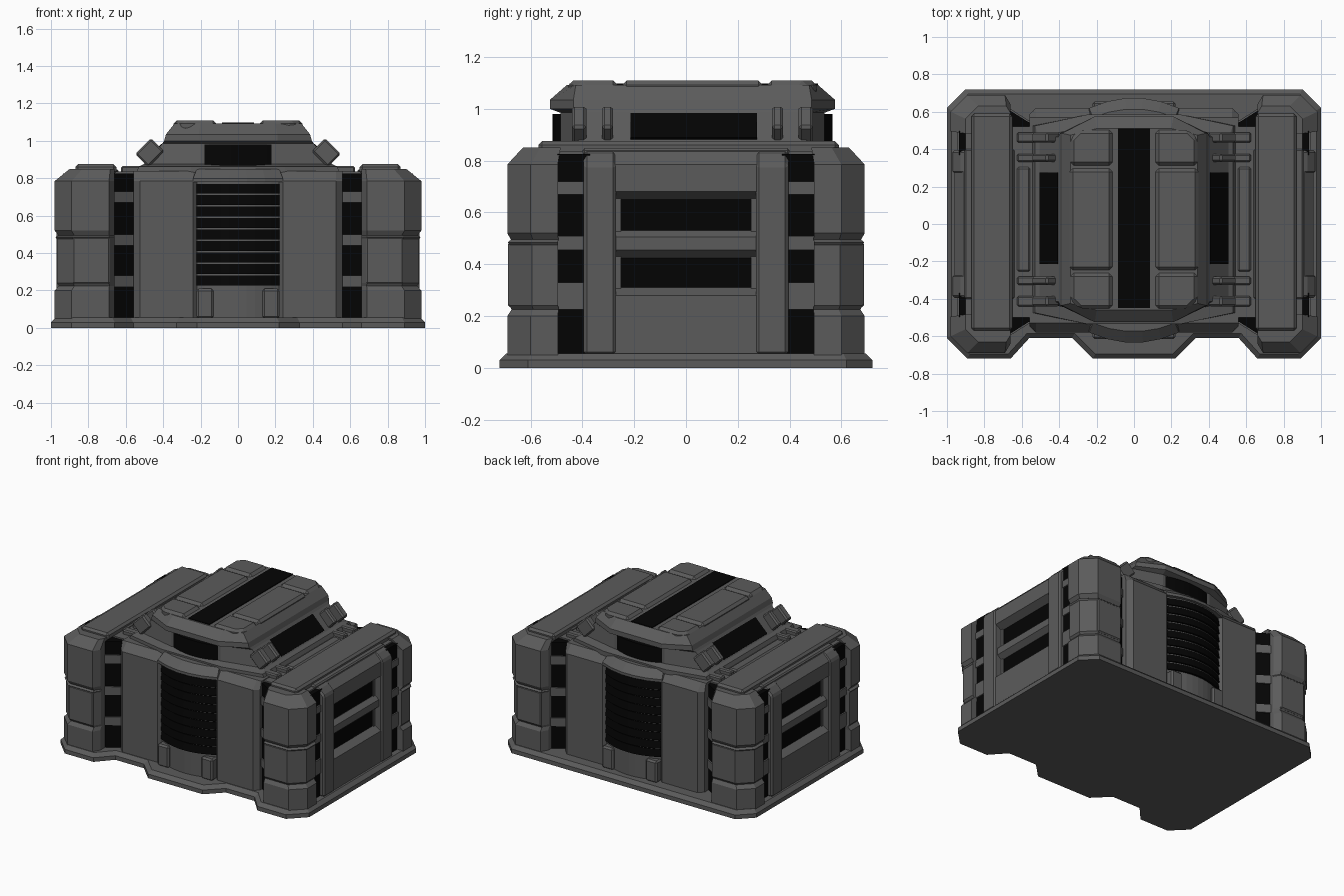
import bpy, bmesh, math

if "Cube" in bpy.data.objects:
    bpy.data.objects.remove(bpy.data.objects["Cube"])

def material(name, c):
    m = bpy.data.materials.new(name)
    m.diffuse_color = (c, c, c, 1)
    m.use_nodes = True
    m.node_tree.nodes["Principled BSDF"].inputs["Base Color"].default_value = m.diffuse_color
    return m

GREY = material("dark grey armour", 0.105)
BLACK = material("black recess", 0.0012)
CY = 0.02  # the central block sits slightly towards the back

def loft(name, rings, mat, mx=False, my=False, cy=0.0, bevel=0.0):
    """Closed solid through rings of 3D points, copied across x and y."""
    bm = bmesh.new()
    for sx in ((1, -1) if mx else (1,)):
        for sy in ((1, -1) if my else (1,)):
            vs = [[bm.verts.new((sx * x, cy + sy * y, z)) for x, y, z in r] for r in rings]
            n = len(vs[0])
            for a, b in zip(vs, vs[1:]):
                for i in range(n):
                    j = (i + 1) % n
                    bm.faces.new((a[i], a[j], b[j], b[i]))
            bm.faces.new(vs[0][::-1])
            bm.faces.new(vs[-1])
    bmesh.ops.recalc_face_normals(bm, faces=bm.faces)
    me = bpy.data.meshes.new(name)
    bm.to_mesh(me)
    bm.free()
    me.materials.append(mat)
    ob = bpy.data.objects.new(name, me)
    bpy.context.collection.objects.link(ob)
    if bevel:
        b = ob.modifiers.new("edge chamfer", 'BEVEL')
        b.width, b.segments, b.limit_method = bevel, 1, 'ANGLE'
    return ob

def at(pts, z):
    return [(x, y, z) for x, y in pts]

def prism(name, pts, z0, z1, mat, **k):
    return loft(name, [at(pts, z0), at(pts, z1)], mat, **k)

def box(name, x, y, z, mat, **k):
    p = [(x[0], y[0]), (x[1], y[0]), (x[1], y[1]), (x[0], y[1])]
    return prism(name, p, z[0], z[1], mat, **k)

def along_y(name, prof, y0, y1, mat, **k):
    return loft(name, [[(x, y, z) for x, z in prof] for y in (y0, y1)], mat, **k)

def slab(name, cx, cz, length, thick, y0, y1, mat, **k):
    """Box lying on the 45 degree shoulder of the upper block."""
    c = math.sqrt(0.5)
    prof = [(cx + c * (u + v), cz + c * (v - u)) for u, v in
            ((-length / 2, -thick / 2), (length / 2, -thick / 2),
             (length / 2, thick / 2), (-length / 2, thick / 2))]
    return along_y(name, prof, y0, y1, mat, **k)

def bow(w, edge, mid, back=0.45, n=10):
    """Plan with a bowed outer face."""
    arc = [(w * (2 * i / n - 1), edge + (mid - edge) * (1 - (2 * i / n - 1) ** 2))
           for i in range(n + 1)]
    return arc + [(w, back), (-w, back)]

# Base plate: straight at the back, notched at the front
def base_plan(d):
    right = [(0.22 - d / 2, -0.72 + d), (0.33 - d / 2, -0.61 + d), (0.56 + d / 2, -0.61 + d),
             (0.66 + d / 2, -0.72 + d), (0.89 - d / 2, -0.72 + d), (1 - d, -0.61 + d / 2),
             (1 - d, 0.62 - d / 2), (0.9 - d / 2, 0.72 - d)]
    return right + [(-x, y) for x, y in right[::-1]]
loft("base_plate", [at(base_plan(0), 0), at(base_plan(0), 0.03), at(base_plan(0.025), 0.055)], GREY)

# Dark core seen behind the side windows, and the deck on top of it
box("dark_core", (-0.9, 0.9), (-0.49, 0.51), (0.05, 0.81), BLACK)
box("deck", (-0.9, 0.9), (-0.5, 0.52), (0.80, 0.835), GREY)

# Corner towers in three stacked blocks with sloped tops
corner = [(0.66, 0.45), (0.66, 0.64), (0.69, 0.69), (0.89, 0.69), (0.98, 0.6),
          (0.98, 0.495), (0.9, 0.495), (0.9, 0.45)]
steps = [(0.05, 1), (0.20, 1), (0.225, 0.93), (0.24, 0.965), (0.475, 0.965), (0.485, 0.99),
         (0.495, 0.94), (0.52, 1), (0.785, 1), (0.85, 0.75)]
loft("corner_tower", [[(0.66 + (x - 0.66) * f, 0.45 + (y - 0.45) * f, z) for x, y in corner]
                      for z, f in steps], GREY, mx=True, my=True)
box("tower_front_plate", (0.685, 0.885), (0.66, 0.688), (0.235, 0.485), GREY,
    mx=True, my=True, bevel=0.008)

# Dark vertical strips beside the towers, crossed by bars
def front_strip(d):
    return [(0.54, 0.45), (0.54, 0.525 + d), (0.565, 0.535 + d), (0.668, 0.60 + d), (0.668, 0.45)]
prism("front_recess", front_strip(0), 0.05, 0.825, BLACK, mx=True, my=True, cy=0.01)
for z in ((0.22, 0.28), (0.44, 0.50), (0.67, 0.73)):
    prism("front_recess_bar", front_strip(0.01), z[0], z[1], GREY, mx=True, my=True, cy=0.01)
box("side_recess", (0.86, 0.935), (0.37, 0.497), (0.05, 0.825), BLACK, mx=True, my=True)
for z in ((0.225, 0.33), (0.455, 0.51), (0.67, 0.72)):
    box("side_recess_bar", (0.88, 0.945), (0.37, 0.497), z, GREY, mx=True, my=True)

# Side panels: pillars, sill, middle bar and header round two dark windows
along_y("side_pillar", [(0.89, 0.05), (0.97, 0.05), (0.97, 0.785), (0.92, 0.835), (0.89, 0.835)],
        0.27, 0.395, GREY, mx=True, my=True, bevel=0.012)
for name, prof in (
        ("side_sill", [(0.88, 0.05), (0.96, 0.05), (0.96, 0.28), (0.91, 0.31), (0.88, 0.31)]),
        ("side_middle_bar", [(0.88, 0.425), (0.91, 0.425), (0.945, 0.455), (0.945, 0.505),
                             (0.91, 0.53), (0.88, 0.53)]),
        ("side_header", [(0.88, 0.65), (0.91, 0.65), (0.96, 0.68), (0.96, 0.785),
                         (0.91, 0.835), (0.88, 0.835)])):
    along_y(name, prof, -0.28, 0.28, GREY, mx=True)
box("side_window_edge", (0.89, 0.915), (0.25, 0.28), (0.30, 0.66), GREY, mx=True, my=True)
box("side_window", (0.88, 0.908), (-0.255, 0.255), (0.30, 0.66), BLACK, mx=True)

# Flat panels either side of the vents, front and back
panel = [(0.22, 0.46), (0.22, 0.58), (0.24, 0.60), (0.525, 0.60), (0.56, 0.565), (0.56, 0.46)]
loft("face_panel", [at(panel, 0.05), at(panel, 0.785),
                    at([(x, min(y, 0.55)) for x, y in panel], 0.84)], GREY, mx=True, my=True, cy=CY)

# Bowed vent column with slats, foot pillars and cap
col = bow(0.225, 0.575, 0.635)
prism("vent_column", col, 0.05, 0.80, GREY, my=True, cy=CY)
for i in range(9):
    z = 0.228 + i * 0.0612
    loft("vent_slat", [at(bow(0.222, 0.59, 0.65), z), at(bow(0.222, 0.58, 0.64), z + 0.053)],
         BLACK, my=True, cy=CY)
box("vent_foot", (0.13, 0.222), (0.5, 0.635), (0.05, 0.21), GREY, mx=True, my=True, cy=CY, bevel=0.012)
loft("vent_cap", [at(bow(0.24, 0.60, 0.655, n=5), 0.78), at(bow(0.24, 0.60, 0.655, n=5), 0.80),
                  at(bow(0.22, 0.55, 0.595, n=5), 0.85)], GREY, my=True, cy=CY)

# Upper block with chamfered ends
def block(z, w, l, f, c):
    q = [(w, l - c), (f, l)]
    p = q + [(-x, y) for x, y in q[::-1]]
    return [(x, y, z) for x, y in p + [(-x, -y) for x, y in p]]
loft("upper_block", [block(0.83, 0.545, 0.56, 0.25, 0.06), block(0.862, 0.53, 0.56, 0.25, 0.06),
                     block(0.875, 0.505, 0.51, 0.2, 0.07), block(0.985, 0.405, 0.51, 0.2, 0.07),
                     block(1.0, 0.395, 0.55, 0.21, 0.09), block(1.035, 0.385, 0.55, 0.21, 0.09),
                     block(1.092, 0.34, 0.485, 0.20, 0.035)], GREY, cy=CY + 0.005)
loft("end_window", [at(bow(0.195, 0.505, 0.54), 0.868), at(bow(0.195, 0.505, 0.54), 0.98)],
     BLACK, my=True, cy=CY + 0.005)

# Shoulder windows and paired clamps with feet on the deck
slab("shoulder_window", 0.452, 0.932, 0.135, 0.012, -0.245, 0.245, BLACK, mx=True, cy=0.03)
for y in ((0.307, 0.35), (0.41, 0.465)):
    slab("shoulder_clamp", 0.472, 0.937, 0.12, 0.10, *y, GREY, mx=True, my=True, cy=0.025, bevel=0.01)
    box("clamp_foot", (0.5, 0.625), y, (0.82, 0.865), GREY, mx=True, my=True, cy=0.025, bevel=0.008)

# Roof plates and dark centre strip
box("roof_plate_middle", (0.115, 0.345), (-0.272, 0.272), (1.05, 1.11), GREY,
    mx=True, cy=0.025, bevel=0.018)
end_plate = [(0.115, 0.288), (0.34, 0.288), (0.34, 0.43), (0.29, 0.478), (0.115, 0.478)]
prism("roof_plate_end", end_plate, 1.05, 1.11, GREY, mx=True, my=True, cy=0.025, bevel=0.018)
box("roof_strip", (-0.085, 0.085), (-0.48, 0.48), (1.07, 1.098), BLACK, cy=0.03)

# Long ridges and low steps on the side decks
box("side_ridge", (0.65, 0.87), (-0.58, 0.58), (0.82, 0.875), GREY, mx=True, cy=0.01, bevel=0.015)
box("side_ridge_skirt", (0.64, 0.905), (-0.4, 0.4), (0.82, 0.848), GREY, mx=True, bevel=0.008)
box("deck_step", (0.555, 0.625), (-0.28, 0.28), (0.82, 0.85), GREY, mx=True, cy=0.025, bevel=0.01)
